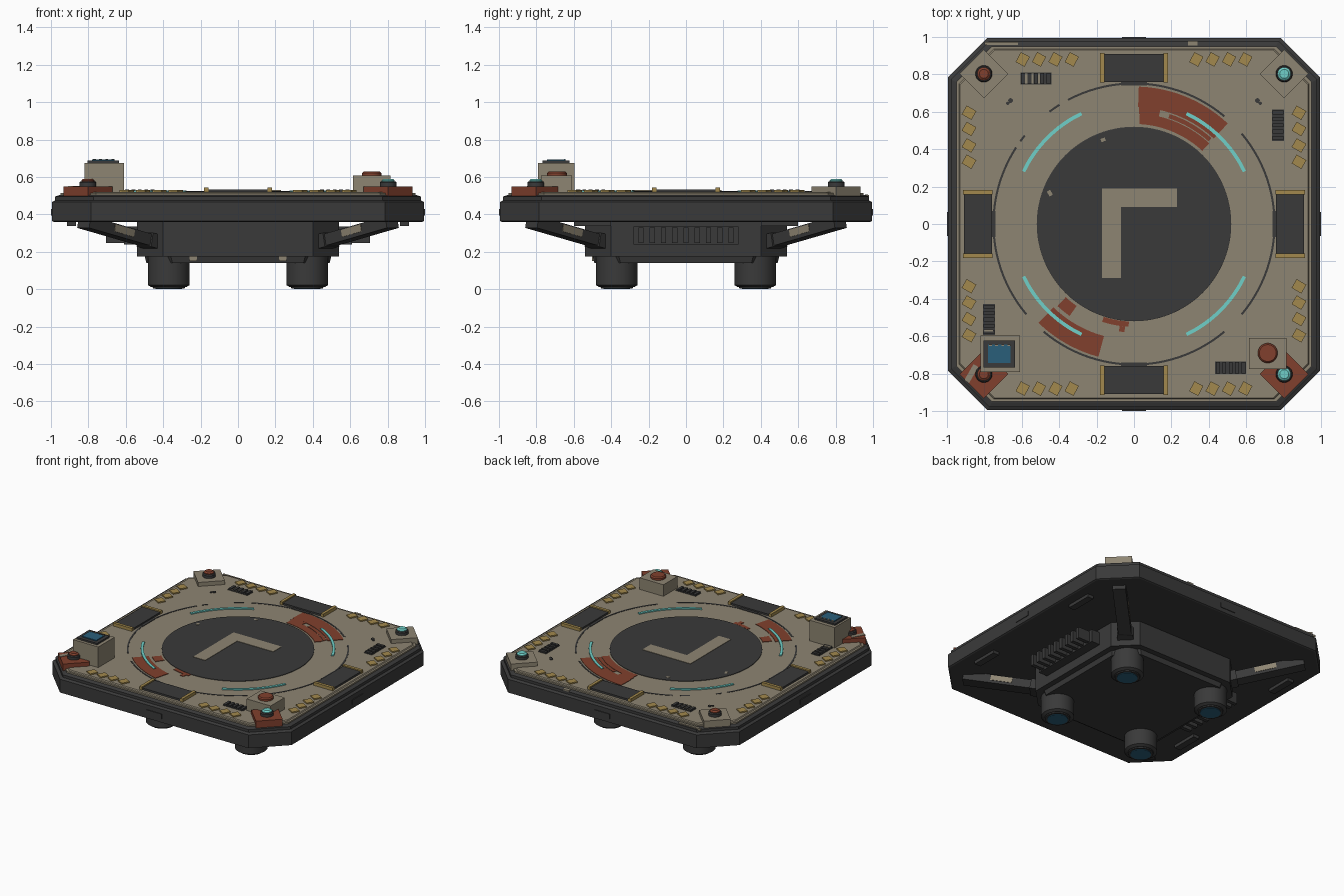
import bpy, bmesh, math
from mathutils import Matrix, Vector

if "Cube" in bpy.data.objects:
    bpy.data.objects.remove(bpy.data.objects["Cube"])


def material(name, rgb):
    m = bpy.data.materials.new(name)
    m.diffuse_color = (*rgb, 1)
    m.use_nodes = True
    m.node_tree.nodes["Principled BSDF"].inputs["Base Color"].default_value = m.diffuse_color
    return m


TAN = material("tan_paint", (0.27, 0.235, 0.168))
DARK = material("dark_metal", (0.042, 0.042, 0.042))
RUST = material("rust_red", (0.22, 0.051, 0.026))
GOLD = material("dull_gold", (0.36, 0.25, 0.075))
CYAN = material("cyan_light", (0.16, 0.63, 0.58))
BLUE = material("blue_glass", (0.023, 0.114, 0.195))


def finish(name, bm, mat, smooth=False):
    bmesh.ops.recalc_face_normals(bm, faces=bm.faces)
    me = bpy.data.meshes.new(name)
    bm.to_mesh(me)
    bm.free()
    me.materials.append(mat)
    if smooth:
        me.polygons.foreach_set("use_smooth", [True] * len(me.polygons))
        me.set_sharp_from_angle(angle=math.radians(30))
    ob = bpy.data.objects.new(name, me)
    bpy.context.collection.objects.link(ob)
    return ob


def loft(name, rings, mat, smooth=False):
    """Closed solid through a stack of equal-count point rings."""
    bm = bmesh.new()
    rows = [[bm.verts.new(p) for p in ring] for ring in rings]
    n = len(rows[0])
    for a, b in zip(rows, rows[1:]):
        for i in range(n):
            j = (i + 1) % n
            bm.faces.new((a[i], a[j], b[j], b[i]))
    bm.faces.new(rows[0][::-1])
    bm.faces.new(rows[-1])
    return finish(name, bm, mat, smooth)


def octagon(h, c, z):
    k = h - c
    return [(k, -h, z), (h, -k, z), (h, k, z), (k, h, z),
            (-k, h, z), (-h, k, z), (-h, -k, z), (-k, -h, z)]


def circle(x, y, r, z, n=48):
    return [(x + r * math.cos(2 * math.pi * i / n), y + r * math.sin(2 * math.pi * i / n), z)
            for i in range(n)]


def turned(name, x, y, profile, mat, n=48):
    return loft(name, [circle(x, y, r, z, n) for r, z in profile], mat, True)


def prism(name, pts, z0, z1, mat):
    return loft(name, [[(x, y, z) for x, y in pts] for z in (z0, z1)], mat)


def box(name, x0, x1, y0, y1, z0, z1, mat):
    return prism(name, [(x0, y0), (x1, y0), (x1, y1), (x0, y1)], z0, z1, mat)


def turned_box(name, x, y, sx, sy, deg, z0, z1, mat):
    rot = Matrix.Rotation(math.radians(deg), 2)
    pts = [rot @ Vector((a * sx / 2, b * sy / 2)) for a, b in ((-1, -1), (1, -1), (1, 1), (-1, 1))]
    return prism(name, [(x + p.x, y + p.y) for p in pts], z0, z1, mat)


def arc(name, r0, r1, a0, a1, z0, z1, mat):
    """Curved plate between two radii and two angles (degrees)."""
    n = max(3, int(abs(a1 - a0) / 3))
    rings = []
    for i in range(n + 1):
        a = math.radians(a0 + (a1 - a0) * i / n)
        c, s = math.cos(a), math.sin(a)
        rings.append([(r * c, r * s, z) for r, z in ((r0, z0), (r1, z0), (r1, z1), (r0, z1))])
    return loft(name, rings, mat)


TOP = 0.52
SIGNS = [(1, 1), (-1, 1), (-1, -1), (1, -1)]

# Deck frame and tan deck plates
loft("deck_frame", [octagon(0.985, 0.205, 0.36), octagon(0.995, 0.21, 0.365), octagon(0.995, 0.21, 0.465),
                    octagon(0.978, 0.205, 0.475), octagon(0.978, 0.205, 0.495),
                    octagon(0.955, 0.195, 0.503)], DARK)
loft("deck_plate", [octagon(0.95, 0.19, 0.50), octagon(0.95, 0.19, 0.513),
                    octagon(0.935, 0.185, 0.513), octagon(0.93, 0.185, TOP)], TAN)
box("worn_rim_strip", -0.8, -0.62, 0.958, 0.972, 0.49, 0.505, TAN)
box("worn_rim_spot", 0.29, 0.34, 0.955, 0.978, 0.49, 0.504, TAN)
for i in range(4):
    c, s = [(1, 0), (0, 1), (-1, 0), (0, -1)][i]
    hx, hy = (0.005, 0.065) if c else (0.065, 0.005)
    box("rim_tab", c * 0.995 - hx, c * 0.995 + hx, s * 0.995 - hy, s * 0.995 + hy, 0.395, 0.43, DARK)

# Landing circle with its angle mark
turned("landing_disc", 0, 0, [(0.52, 0.51), (0.52, 0.524), (0.517, 0.526)], DARK, 96)
prism("landing_angle_mark", [(-0.17, -0.29), (-0.07, -0.29), (-0.07, 0.09), (0.23, 0.09),
                             (0.23, 0.19), (-0.17, 0.19)], 0.525, 0.529, TAN)
turned_box("worn_disc_spot", -0.165, 0.45, 0.025, 0.018, 20, 0.525, 0.528, TAN)
turned_box("worn_disc_spot", -0.45, 0.165, 0.02, 0.03, 30, 0.525, 0.528, TAN)
for q in range(4):
    a = 90 * q
    arc("cyan_light_strip", 0.644, 0.663, a + 25.4, a + 64.6, TOP - 0.005, 0.528, CYAN)
    for b0, b1 in ([(5, 28), (32, 37), (51, 54), (57, 85)] if q == 1 else [(4, 40), (50, 86)]):
        arc("ring_groove_line", 0.746, 0.757, a + b0, a + b1, TOP - 0.005, 0.5225, DARK)

# Worn red paint on the ring
for r0, r1, a0, a1 in [(0.625, 0.735, 47, 88), (0.535, 0.59, 47, 87), (0.59, 0.625, 77, 87.5),
                       (0.595, 0.618, 48, 72), (0.62, 0.735, 226, 255), (0.535, 0.6, 227, 235),
                       (0.522, 0.55, 252, 267), (0.55, 0.58, 262, 265)]:
    arc("red_ring_paint", r0, r1, a0, a1, TOP - 0.005, 0.5235, RUST)

# Edge clamps: dark blocks between gold rails
for q in range(4):
    rot = Matrix.Rotation(math.pi / 2 * q, 4, 'Z')
    parts = [box("clamp_block", 0.76, 0.91, -0.16, 0.16, 0.51, 0.534, DARK),
             box("clamp_tongue", 0.74, 0.762, -0.07, 0.07, 0.51, 0.524, DARK)]
    for s in (-1, 1):
        parts.append(box("clamp_rail", 0.757, 0.915, s * 0.17 - 0.011, s * 0.17 + 0.011, 0.51, 0.543, GOLD))
    for p in parts:
        p.matrix_world = rot

# Gold slanted studs along each edge
for s in (-1, 1):
    for d in (-1, 1):
        for t in (0.333, 0.42, 0.508, 0.595):
            turned_box("gold_stud", d * t, s * 0.88, 0.054, 0.06, -28, 0.51, 0.529, GOLD)
            turned_box("gold_stud", s * 0.882, d * t, 0.06, 0.054, -30, 0.51, 0.529, GOLD)

# Corner pads with signal lamps
for sx, sy in SIGNS:
    x, y = 0.803 * sx, 0.803 * sy
    turned_box("corner_pad", x, y, 0.185, 0.185, 45, 0.495, 0.55, RUST if sy < 0 else TAN)
    turned("lamp_base", x, y, [(0.045, 0.54), (0.045, 0.57), (0.04, 0.577)], DARK, 24)
    turned("lamp_lens", x, y, [(0.035, 0.57), (0.035, 0.582), (0.024, 0.59)], CYAN if sx > 0 else RUST, 24)
turned_box("pad_worn_patch", -0.87, -0.80, 0.03, 0.1, -30, 0.545, 0.553, TAN)

# Control console with screen
box("console_body", -0.82, -0.61, -0.79, -0.595, 0.51, 0.675, TAN)
box("console_bezel", -0.805, -0.635, -0.768, -0.622, 0.67, 0.687, DARK)
box("console_screen", -0.78, -0.66, -0.742, -0.645, 0.68, 0.694, BLUE)
for i in range(4):
    box("console_key", -0.775 + i * 0.033, -0.76 + i * 0.033, -0.652, -0.643, 0.68, 0.696, TAN)

# Button box
box("button_box", 0.615, 0.815, -0.775, -0.61, 0.51, 0.607, TAN)
turned("red_button", 0.715, -0.69, [(0.053, 0.6), (0.053, 0.62), (0.045, 0.628)], RUST, 32)

# Slatted deck vents
for x, y, along_x in [(-0.525, 0.778, True), (0.77, 0.528, False), (0.517, -0.768, True), (-0.775, -0.51, False)]:
    hx, hy = (0.083, 0.033) if along_x else (0.033, 0.083)
    box("vent_plate", x - hx, x + hx, y - hy, y + hy, 0.51, 0.523, DARK)
    for i in range(5):
        t = (i - 2) * 0.034
        cx, cy = (x + t, y) if along_x else (x, y + t)
        wx, wy = (0.01, 0.03) if along_x else (0.03, 0.01)
        box("vent_slat", cx - wx, cx + wx, cy - wy, cy + wy, 0.52, 0.532, DARK)
for i in range(3):
    box("vent_worn_slit", -0.582 + i * 0.034, -0.57 + i * 0.034, 0.75, 0.805, 0.522, 0.525, TAN)
box("vent_worn_slit", -0.805, -0.755, -0.575, -0.563, 0.525, 0.534, TAN)
for s in (-1, 1):
    turned("deck_bolt", s * 0.66, 0.66, [(0.013, 0.51), (0.013, 0.525)], DARK, 12)
    turned("deck_bolt", s * 0.675, 0.645, [(0.009, 0.51), (0.009, 0.525)], DARK, 12)

# Lower hub
loft("hub_body", [octagon(0.54, 0.14, 0.175), octagon(0.54, 0.14, 0.37)], DARK)
loft("hub_floor", [octagon(0.49, 0.14, 0.14), octagon(0.5, 0.14, 0.18)], DARK)
for s in (-1, 1):
    turned_box("hub_worn_spot", s * 0.24, -0.493, 0.04, 0.02, 0, 0.15, 0.174, TAN)

# Feet with blue glass undersides
for sx, sy in SIGNS:
    x, y = 0.37 * sx, 0.37 * sy
    turned("foot_sleeve", x, y, [(0.095, 0.012), (0.112, 0.022), (0.112, 0.18)], DARK)
    turned("foot_ring", x, y, [(0.085, 0.004), (0.088, 0.02)], DARK)
    turned("foot_lens", x, y, [(0.07, 0.0), (0.07, 0.01)], BLUE)

# Cooling fins on both sides of the hub
for s in (-1, 1):
    def side_box(name, a, b, y0, y1, z0, z1):
        box(name, min(s * a, s * b), max(s * a, s * b), y0, y1, z0, z1, DARK)
    side_box("fin_core", 0.53, 0.61, -0.28, 0.28, 0.24, 0.335)
    for i in range(9):
        y = (i - 4) * 0.06
        side_box("cooling_fin", 0.6, 0.705, y - 0.014, y + 0.014, 0.247, 0.33)
    # Skid bars under the deck
    for d in (-1, 1):
        side_box("skid_bar", 0.865, 0.915, d * 0.5 - 0.1, d * 0.5 + 0.1, 0.337, 0.365)

# Diagonal struts from hub to deck corners
slope = math.atan2(0.11, 0.38 * math.sqrt(2))
for i in range(4):
    place = (Matrix.Rotation(math.radians(45 + 90 * i), 4, 'Z') @ Matrix.Translation((0.9, 0, 0.305))
             @ Matrix.Rotation(-slope, 4, 'Y'))
    parts = [box("strut", -0.28, 0.27, -0.045, 0.045, -0.032, 0.032, DARK),
             box("strut_shoe", -0.28, -0.2, -0.055, 0.055, -0.038, 0.038, DARK)]
    for s in (-1, 1):
        parts.append(box("strut_worn_patch", -0.07, 0.08, s * 0.045 - 0.003, s * 0.045 + 0.003, -0.012, 0.026, TAN))
    for p in parts:
        p.matrix_world = place
